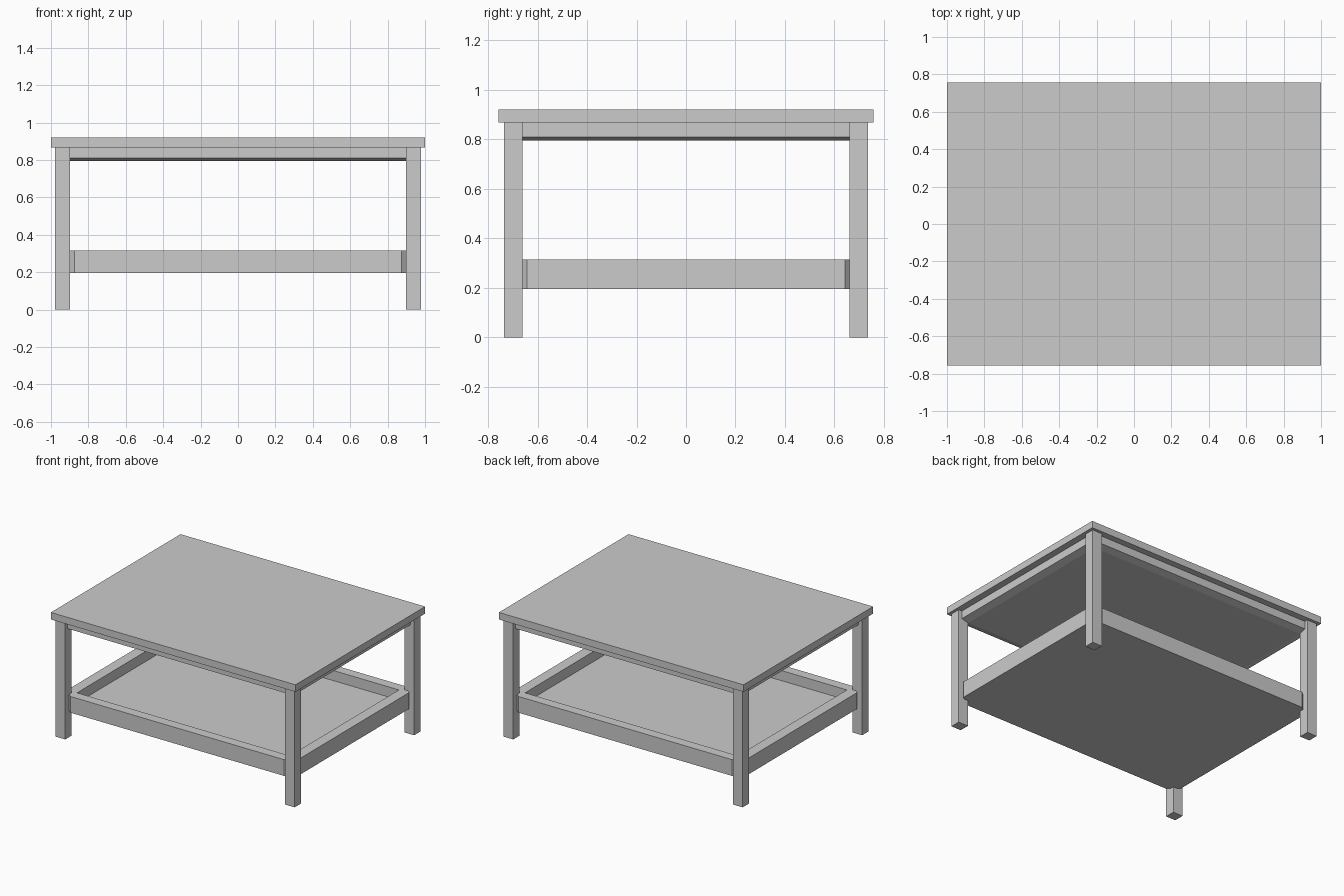
import bpy, bmesh

if "Cube" in bpy.data.objects:
    bpy.data.objects.remove(bpy.data.objects["Cube"])


def make_object(name, bm):
    bmesh.ops.recalc_face_normals(bm, faces=bm.faces)
    mesh = bpy.data.meshes.new(name)
    bm.to_mesh(mesh)
    bm.free()
    obj = bpy.data.objects.new(name, mesh)
    bpy.context.collection.objects.link(obj)
    return obj


def prism(name, outline, z0, z1):
    """Extrude an xy outline from z0 up to z1; returns the open bmesh and its end caps."""
    bm = bmesh.new()
    bottom = bm.faces.new([bm.verts.new((x, y, z0)) for x, y in outline])
    ret = bmesh.ops.extrude_face_region(bm, geom=[bottom], use_keep_orig=True)
    top_verts = [g for g in ret["geom"] if isinstance(g, bmesh.types.BMVert)]
    top = next(g for g in ret["geom"] if isinstance(g, bmesh.types.BMFace))
    for v in top_verts:
        v.co.z = z1
    bmesh.ops.recalc_face_normals(bm, faces=bm.faces)
    return bm, bottom, top


def rect(x0, x1, y0, y1):
    return [(x0, y0), (x1, y0), (x1, y1), (x0, y1)]


def box(name, x0, x1, y0, y1, z0, z1):
    return make_object(name, prism(name, rect(x0, x1, y0, y1), z0, z1)[0])


# Table top
box("table_top", -1, 1, -0.757, 0.757, 0.868, 0.92)

# Four legs
for sy, depth in ((-1, "front"), (1, "back")):
    for sx, side in ((-1, "left"), (1, "right")):
        xs = sorted((sx * 0.898, sx * 0.978))
        ys = sorted((sy * 0.660, sy * 0.735))
        box(f"{depth}_{side}_leg", *xs, *ys, 0, 0.868)

# Apron under the top, with a shallow bevelled underside
bm, bottom, top = prism("apron", rect(-0.95, 0.95, -0.71, 0.71), 0.81, 0.868)
bmesh.ops.inset_individual(bm, faces=[bottom], thickness=0.075)
for v in bottom.verts:
    v.co.z = 0.795
make_object("apron", bm)

# Lower tray: clipped corners meet the legs
X, Y, CX, CY = 0.95, 0.71, 0.873, 0.643
outline = [(-CX, -Y), (CX, -Y), (X, -CY), (X, CY),
           (CX, Y), (-CX, Y), (-X, CY), (-X, -CY)]
tray = make_object("lower_tray", prism("lower_tray", outline, 0.195, 0.315)[0])

# Recess cut into the tray
cutter = box("tray_recess_cutter", -0.87, 0.87, -0.637, 0.637, 0.24, 0.4)
cutter.hide_render = True
cutter.hide_viewport = True
cut = tray.modifiers.new("recess", "BOOLEAN")
cut.operation = "DIFFERENCE"
cut.solver = "EXACT"
cut.object = cutter
